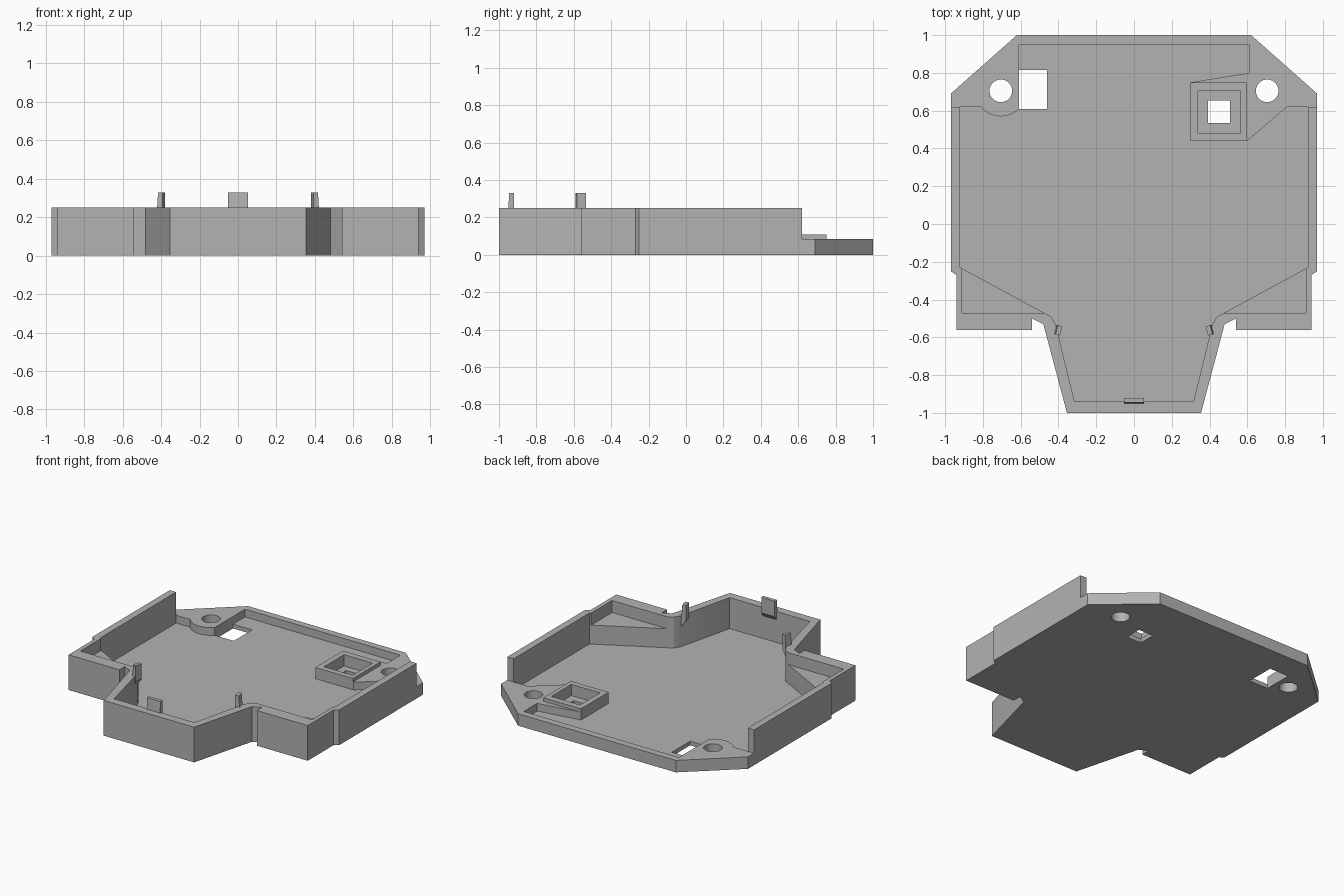
import bpy, bmesh, math
from mathutils import Matrix

old = bpy.data.objects.get("Cube")
if old:
    bpy.data.objects.remove(old, do_unlink=True)

GREY = (0.45, 0.45, 0.45, 1)
grey = bpy.data.materials.new("grey plastic")
grey.use_nodes = True
grey.diffuse_color = GREY
grey.node_tree.nodes["Principled BSDF"].inputs["Base Color"].default_value = GREY

FLOOR, LOW, SHELF, RIM = 0.03, 0.085, 0.165, 0.25


def prism(name, points, low, high, matrix=Matrix()):
    """Extrude a flat outline from low to high, then place it with a matrix."""
    bm = bmesh.new()
    face = bm.faces.new([bm.verts.new((x, y, low)) for x, y in points])
    ext = bmesh.ops.extrude_face_region(bm, geom=[face])
    tops = [v for v in ext["geom"] if isinstance(v, bmesh.types.BMVert)]
    bmesh.ops.translate(bm, verts=tops, vec=(0, 0, high - low))
    bm.transform(matrix)
    bmesh.ops.recalc_face_normals(bm, faces=bm.faces)
    mesh = bpy.data.meshes.new(name)
    bm.to_mesh(mesh)
    bm.free()
    mesh.materials.append(grey)
    obj = bpy.data.objects.new(name, mesh)
    bpy.context.collection.objects.link(obj)
    return obj


def rect(x0, x1, y0, y1):
    return [(x0, y0), (x1, y0), (x1, y1), (x0, y1)]


def arc(cx, cy, r, start, end, steps):
    angles = [math.radians(start + (end - start) * i / steps) for i in range(steps + 1)]
    return [(cx + r * math.cos(a), cy + r * math.sin(a)) for a in angles]


def flip(points):
    return [(-x, y) for x, y in reversed(points)]


def cut(obj, cutter):
    """Subtract a temporary cutter and remove it."""
    cutter.hide_render = True
    mod = obj.modifiers.new("cut", 'BOOLEAN')
    mod.operation, mod.solver, mod.object = 'DIFFERENCE', 'EXACT', cutter
    bpy.context.view_layer.objects.active = obj
    bpy.ops.object.modifier_apply(modifier=mod.name)
    bpy.data.objects.remove(cutter, do_unlink=True)


# Tray body from its outline
half = [(0.62, 1), (0.97, 0.69), (0.97, -0.25), (0.94, -0.27), (0.94, -0.56),
        (0.54, -0.56), (0.54, -0.5), (0.48, -0.53), (0.355, -1)]
tray = prism("tray", half + flip(half), 0, RIM)

# Main cavity, leaving the rear corner mounts solid
side = [(0.92, 0.62), (0.92, -0.23), (0.44, -0.49), (0.415, -0.53), (0.315, -0.94)]
right_mount = [(0.61, 0.95), (0.61, 0.8), (0.3, 0.75), (0.3, 0.44), (0.6, 0.44), (0.81, 0.62)]
left_mount = arc(-0.705, 0.705, 0.135, 219, 315, 16) + [(-0.61, 0.63), (-0.61, 0.95)]
cut(tray, prism("cavity", right_mount + side + flip(side) + left_mount, FLOOR, 1))

# Lower the rear part
rear = [(0.92, 0.42), (0.92, 0.62), (1.1, 0.62), (1.1, 1.1)]
cut(tray, prism("rear_step", rear + flip(rear), LOW, 1))

# Scoops in the side walls
sag, chord = 0.037, 0.165
radius = (chord ** 2 + sag ** 2) / (2 * sag)
span = math.degrees(math.asin(chord / radius))
profile = arc(0.215, RIM - sag + radius, radius, 270 - span, 270 + span, 20)
yz_to_world = Matrix(((0, 0, 1, 0), (1, 0, 0, 0), (0, 1, 0, 0), (0, 0, 0, 1)))
profile += [(0.38, 0.4), (0.05, 0.4)]
cut(tray, prism("scoop", profile, -1.2, 1.2, yz_to_world))

# Corner shelves and front finger notches
xz_to_world = Matrix(((1, 0, 0, 0), (0, 0, 1, 0), (0, 1, 0, 0), (0, 0, 0, 1)))
shelf = [(0.91, -0.235), (0.91, -0.47), (0.477, -0.47), (0.7, -0.33)]
notch = ([(0.595, 0.4)] + arc(0.63, 0.2, 0.035, 180, 270, 6)
         + arc(0.85, 0.2, 0.035, 270, 360, 6) + [(0.885, 0.4)])
for mirror in (list, flip):
    cut(tray, prism("shelf_cut", mirror(shelf), SHELF, 1))
    cut(tray, prism("notch_cut", mirror(notch), -0.7, -0.535, xz_to_world))
    cut(tray, prism("screw_hole", mirror(arc(0.705, 0.705, 0.06, 0, 350, 35)), -1, 1))

# Cable opening, socket pocket and socket hole
pocket = rect(0.34, 0.565, 0.48, 0.705)
cut(tray, prism("cable_opening", rect(-0.61, -0.46, 0.61, 0.815), -1, 1))
cut(tray, prism("pocket_cut", pocket, FLOOR, 1))
cut(tray, prism("socket_hole", rect(0.392, 0.507, 0.535, 0.655), -1, 1))

# Raised frame around the socket
frame = prism("socket_frame", rect(0.3, 0.595, 0.44, 0.75), LOW, 0.11)
cut(frame, prism("frame_cut", pocket, -1, 1))

# Snap clips with wedge shaped roots on the inner walls
def clip(name, width, matrix):
    wedge = [(-0.01, 0.17), (0.025, 0.22), (0.025, 0.33), (0, 0.33)]
    return prism(name, wedge, -width / 2, width / 2, matrix @ yz_to_world)


clip("front_clip", 0.105, Matrix.Translation((0, -0.945, 0)))
for name, s in (("left_clip", 1), ("right_clip", -1)):
    turn = Matrix.Rotation(s * math.radians(103.7), 4, 'Z')
    clip(name, 0.05, Matrix.Translation((s * 0.41, -0.56, 0)) @ turn)

# Smooth the curved walls, keep the edges sharp
bpy.ops.object.select_all(action='DESELECT')
tray.select_set(True)
bpy.context.view_layer.objects.active = tray
bpy.ops.object.shade_smooth_by_angle(angle=math.radians(25))
